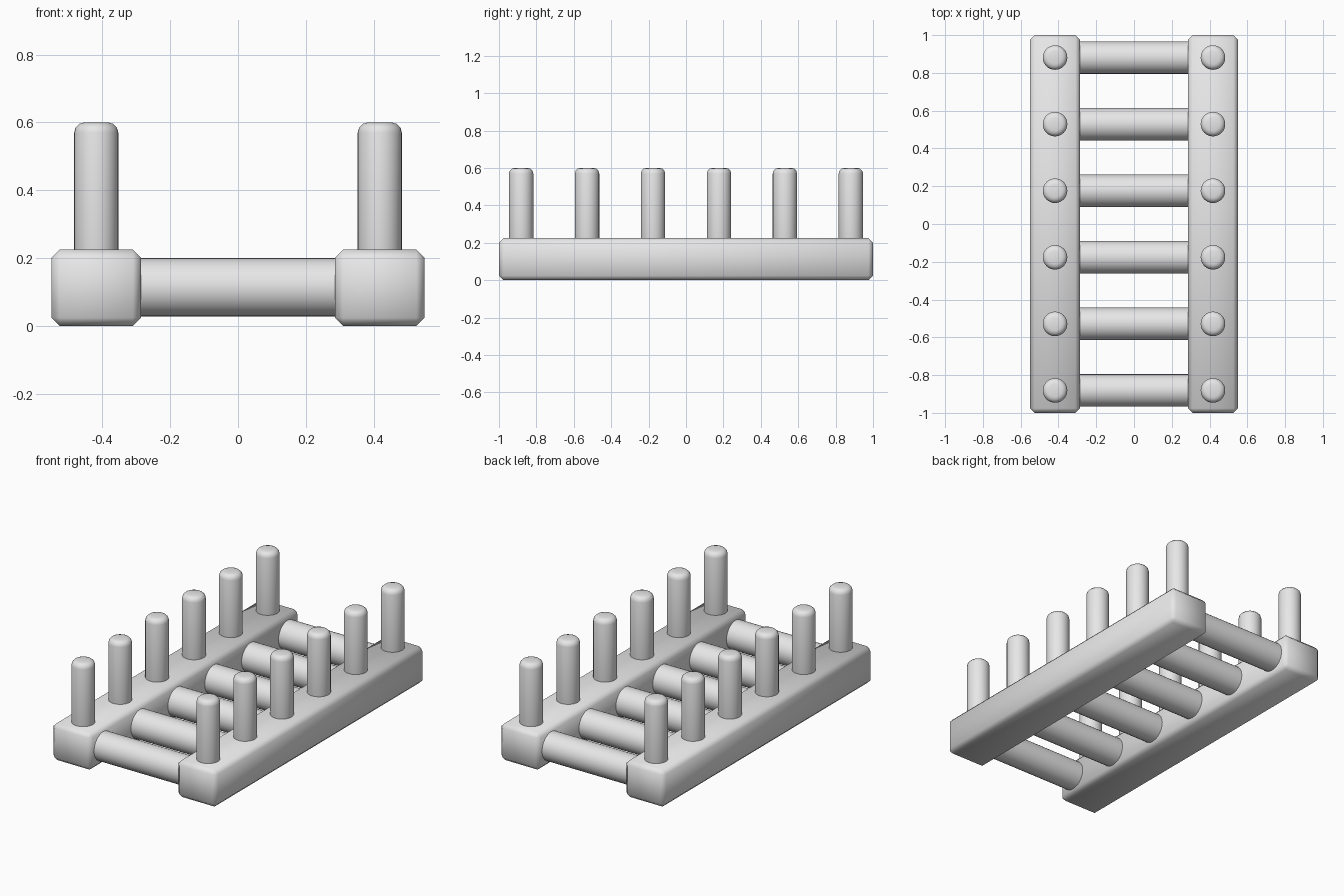
import bpy
import math

default_cube = bpy.data.objects.get("Cube")
if default_cube:
    bpy.data.objects.remove(default_cube, do_unlink=True)

# Single grey material
grey = bpy.data.materials.new("light_grey")
grey.use_nodes = True
colour = (0.8, 0.8, 0.8, 1)
grey.diffuse_color = colour
grey.node_tree.nodes["Principled BSDF"].inputs["Base Color"].default_value = colour

RAIL_X = 0.418
RAIL_WIDTH, RAIL_LENGTH, RAIL_HEIGHT = 0.264, 2.0, 0.225
POST_RADIUS, POST_TOP, POST_BASE = 0.065, 0.6, 0.1
RUNG_RADIUS, RUNG_Z = 0.086, 0.114
COUNT, SPACING = 6, 0.3525


def finish(name, bevel=0, segments=1):
    """Name the active object, bevel its hard edges and shade it."""
    obj = bpy.context.object
    obj.name = name
    obj.data.materials.append(grey)
    if bevel:
        mod = obj.modifiers.new("Bevel", "BEVEL")
        mod.width = bevel
        mod.segments = segments
        mod.limit_method = "ANGLE"
        mod.angle_limit = math.radians(40)
        bpy.ops.object.modifier_apply(modifier=mod.name)
    bpy.ops.object.shade_smooth_by_angle(angle=math.radians(60))
    return obj


def rail(name, x):
    bpy.ops.mesh.primitive_cube_add(size=1, location=(x, 0, RAIL_HEIGHT / 2))
    obj = bpy.context.object
    obj.scale = (RAIL_WIDTH, RAIL_LENGTH, RAIL_HEIGHT)
    bpy.ops.object.transform_apply(location=False, rotation=False, scale=True)
    finish(name, 0.024)


def post(name, x, y):
    bpy.ops.mesh.primitive_cylinder_add(
        vertices=32, radius=POST_RADIUS, depth=POST_TOP - POST_BASE,
        location=(x, y, (POST_TOP + POST_BASE) / 2))
    finish(name, 0.03, 3)


def rung(name, y):
    bpy.ops.mesh.primitive_cylinder_add(
        vertices=32, radius=RUNG_RADIUS, depth=2 * RAIL_X,
        location=(0, y, RUNG_Z), rotation=(0, math.pi / 2, 0))
    finish(name)


# Side rails with a row of upright posts on each
rows = [SPACING * (i - (COUNT - 1) / 2) for i in range(COUNT)]
for side, sign in (("left", 1), ("right", -1)):
    rail(f"{side}_rail", sign * RAIL_X)
    for i, y in enumerate(rows):
        post(f"{side}_post_{i + 1}", sign * RAIL_X, y)

# Round rungs joining the rails
for i, y in enumerate(rows):
    rung(f"rung_{i + 1}", y)
